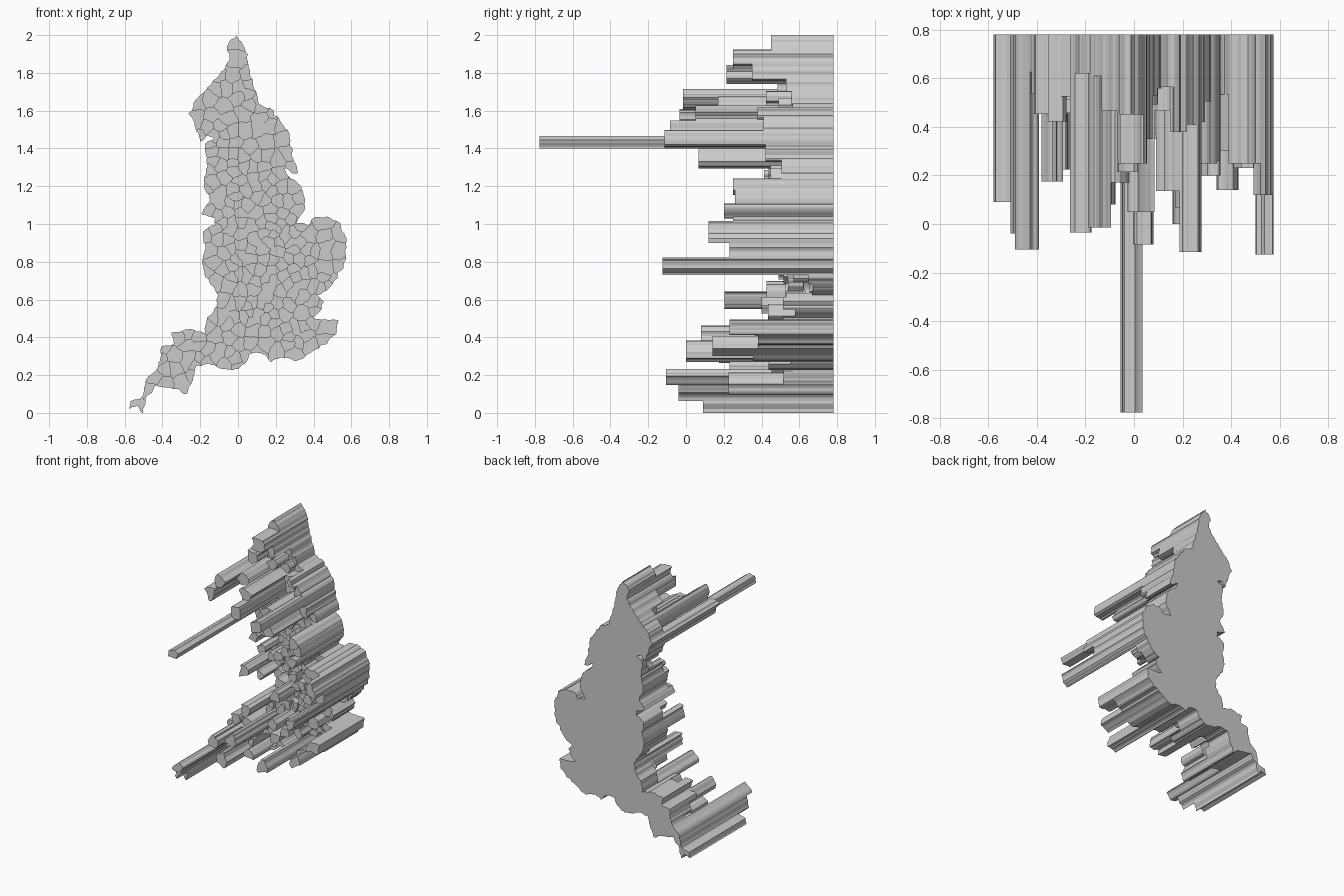
import bpy, bmesh, random
from mathutils import Vector, noise

if "Cube" in bpy.data.objects:
    bpy.data.objects.remove(bpy.data.objects["Cube"])

random.seed(7)
BACK = 0.78          # flat rear plane of the relief map

# Coastline as (x, z): east and south side, then the west side, clockwise
east = [(-.01, 2), (.04, 1.93), (.05, 1.86), (.08, 1.76), (.11, 1.64), (.18, 1.6), (.23, 1.54),
        (.275, 1.47), (.28, 1.39), (.32, 1.27), (.29, 1.27), (.24, 1.3), (.27, 1.25), (.33, 1.2),
        (.36, 1.11), (.34, 1.05), (.305, 1.01), (.37, .99), (.39, 1.03), (.47, 1.04), (.54, 1),
        (.575, .92), (.57, .81), (.53, .73), (.475, .65), (.42, .62), (.45, .59), (.43, .53),
        (.4, .5), (.53, .49), (.515, .42), (.475, .37), (.39, .32), (.325, .275), (.22, .295),
        (.18, .27), (.125, .32), (.06, .31), (.04, .26), (0, .23)]
west = [(-.065, .225), (-.16, .26), (-.22, .25), (-.24, .175), (-.27, .1), (-.31, .12), (-.37, .13),
        (-.44, .14), (-.48, .095), (-.5, 0), (-.53, .04), (-.58, .025), (-.575, .065), (-.51, .08),
        (-.48, .185), (-.43, .23), (-.4, .345), (-.34, .37), (-.35, .425), (-.255, .44),
        (-.175, .425), (-.16, .5), (-.115, .56), (-.11, .64), (-.17, .72), (-.19, .79),
        (-.17, .89), (-.19, .96), (-.125, 1), (-.13, 1.03), (-.19, 1.05), (-.155, 1.13),
        (-.18, 1.21), (-.16, 1.31), (-.175, 1.42), (-.13, 1.46), (-.165, 1.475), (-.2, 1.43),
        (-.225, 1.51), (-.255, 1.58), (-.225, 1.66), (-.17, 1.71), (-.11, 1.78), (-.04, 1.865),
        (-.055, 1.945)]
coast = east + west

# Tall districts: (x, z, y of the front end)
tall = [(-.025, 1.43, -.775), (.54, .77, -.125), (.24, 1.45, -.115), (-.44, .19, -.105),
        (-.47, .11, -.04), (-.54, .04, .09), (-.22, 1.55, -.035), (-.15, 1.66, -.015),
        (.04, 1.5, -.085), (.03, 1.58, .05), (.21, 1.34, .065), (-.12, .41, .08),
        (.54, .95, .12), (.32, 1.07, .2), (-.09, .6, .205), (.385, .35, .14),
        (.21, .33, 0), (.46, .45, .23), (-.34, .3, .175), (-.3, .17, .225),
        (.14, 1.43, .135), (-.03, 1.78, .215), (0, 1.88, .25), (0, 1.97, .45),
        (.3, 1.2, .25), (.33, 1.14, .26), (-.15, .86, .28), (.53, .86, .23),
        (-.07, .25, .23), (-.08, 1.62, .17), (.38, .94, .3), (.45, 1.0, .25)]


def inside(x, z):
    hit = False
    for (x1, z1), (x2, z2) in zip(coast, coast[1:] + coast[:1]):
        if (z1 > z) != (z2 > z) and x < x1 + (z - z1) * (x2 - x1) / (z2 - z1):
            hit = not hit
    return hit


# District centres: the tall ones, then scattered low ones (bigger means taller)
sites = [(Vector((x, 0, z)), .052 if y < -.5 else .066, y) for x, z, y in tall]
for i in range(9000):
    p = Vector((random.uniform(-.58, .58), 0, random.uniform(0, 2)))
    r = random.uniform(.029, .052)
    y = .72 - (r - .029) * 12 + random.uniform(-.06, .02)
    if p.z < .45 or p.z > 1.4 or (p.z > .8 and p.x > .12):
        y -= .08     # rural areas stand out further
    if inside(p.x, p.z) and all((p - q).length > max(r, s) for q, s, _ in sites):
        sites.append((p, r, y))

# Land sheet, triangulated so that cuts stay clean along the concave coast
land = bmesh.new()
land.faces.new([land.verts.new((x, 0, z)) for x, z in coast])
land.normal_update()
bmesh.ops.triangulate(land, faces=land.faces[:])


def cell_loops(centre):
    """Borders of the land that lies nearest to this centre."""
    bm = land.copy()
    for q, _, _ in sorted(sites, key=lambda s: (s[0] - centre).length)[1:]:
        d = q - centre
        if not bm.verts or d.length / 2 > max((v.co - centre).length for v in bm.verts):
            break
        bmesh.ops.bisect_plane(bm, geom=bm.verts[:] + bm.edges[:] + bm.faces[:], dist=1e-6,
                               plane_co=(q + centre) / 2, plane_no=d.normalized(),
                               clear_outer=True)
    bm.normal_update()
    bmesh.ops.dissolve_faces(bm, faces=bm.faces[:])
    loops = []
    for f in bm.faces:
        pts = [v.co.copy() for v in f.verts]
        loops.append([b for a, b, c in zip(pts[-1:] + pts, pts, pts[1:] + pts[:1])
                      if (b - a).normalized().cross((c - b).normalized()).length > 1e-3])
    bm.free()
    return [l for l in loops if len(l) > 2]


def ragged(loop):
    """Subdivide a border and wobble it; shared borders wobble alike."""
    out = []
    for a, b in zip(loop, loop[1:] + loop[:1]):
        n = max(1, round((b - a).length / .011))
        for k in range(n):
            p = a.lerp(b, k / n)
            w = noise.noise_vector(p * 32) * .011 + noise.noise_vector(p * 80) * .004
            out.append((max(-.58, min(.58, p.x + w.x)), max(0, min(2, p.z + w.z))))
    return out


def add_bar(bm, loop, front):
    a = [bm.verts.new((x, front, z)) for x, z in loop]
    b = [bm.verts.new((x, BACK, z)) for x, z in loop]
    bm.faces.new(a)
    bm.faces.new(b[::-1])
    for i in range(len(a)):
        bm.faces.new((a[i - 1], b[i - 1], b[i], a[i]))


def build(name, group):
    bm = bmesh.new()
    for centre, _, front in group:
        for loop in cell_loops(centre):
            add_bar(bm, ragged(loop), front)
    bmesh.ops.recalc_face_normals(bm, faces=bm.faces[:])
    mesh = bpy.data.meshes.new(name)
    bm.to_mesh(mesh)
    bm.free()
    bpy.context.collection.objects.link(bpy.data.objects.new(name, mesh))


build("tall_districts", sites[:len(tall)])
build("low_districts", sites[len(tall):])
land.free()
